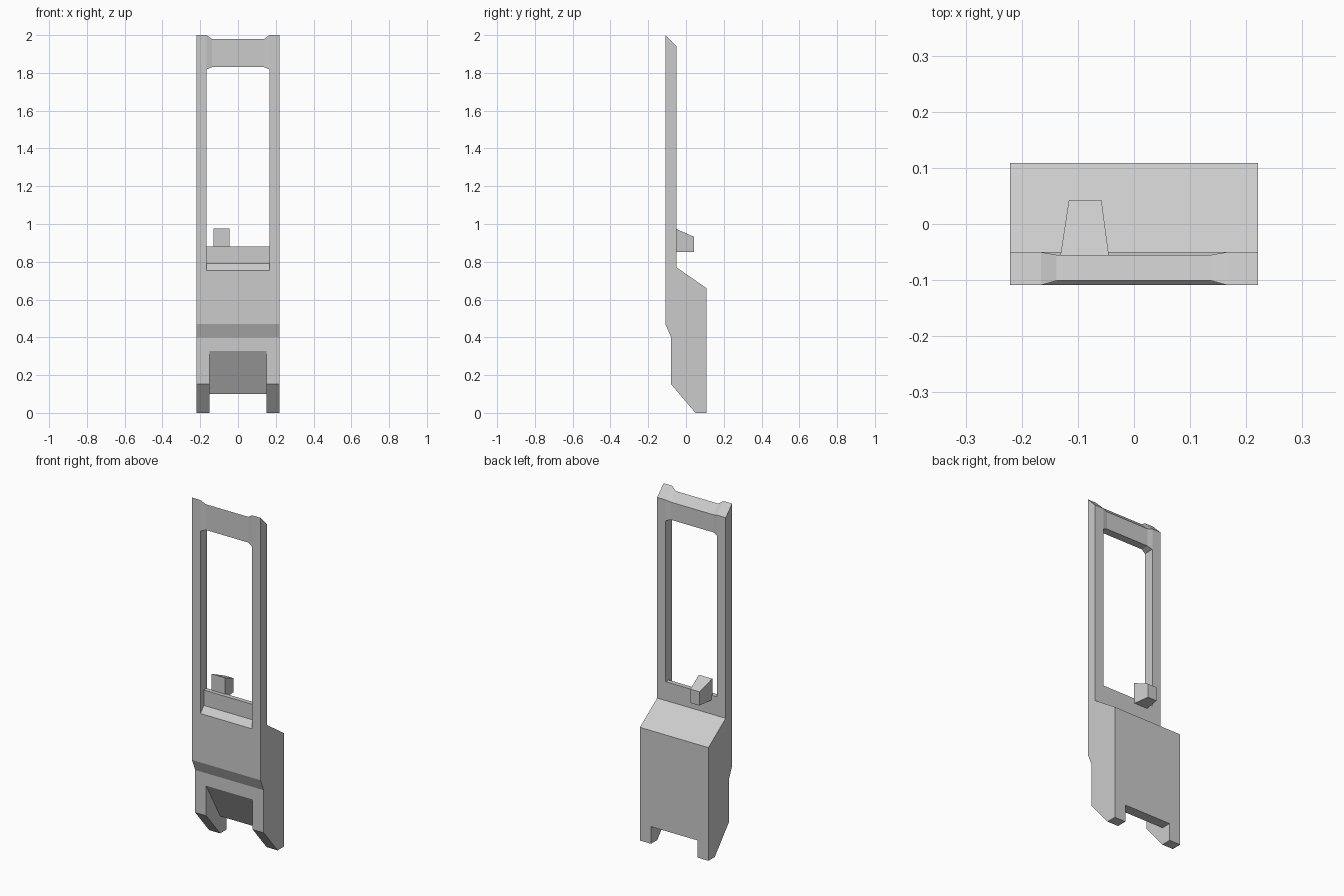
import bpy, bmesh

if "Cube" in bpy.data.objects:
    bpy.data.objects.remove(bpy.data.objects["Cube"])

HALF_W, HALF_GAP, HALF_FOOT = 0.221, 0.166, 0.15


def loft(name, sections):
    """Closed solid through rings of 3D points with equal counts."""
    bm = bmesh.new()
    rings = [[bm.verts.new(p) for p in s] for s in sections]
    n = len(rings[0])
    for a, b in zip(rings, rings[1:]):
        for i in range(n):
            j = (i + 1) % n
            bm.faces.new((a[i], a[j], b[j], b[i]))
    bm.faces.new(rings[0])
    bm.faces.new(rings[-1])
    bmesh.ops.recalc_face_normals(bm, faces=bm.faces)
    mesh = bpy.data.meshes.new(name)
    bm.to_mesh(mesh)
    bm.free()
    obj = bpy.data.objects.new(name, mesh)
    bpy.context.collection.objects.link(obj)
    return obj


def across(profile, x):
    return [(x, y, z) for y, z in profile]


def prism(name, profile, half):
    return loft(name, [across(profile, -half), across(profile, half)])


def cut(obj, cutter):
    cutter.hide_render = True
    mod = obj.modifiers.new("cut", 'BOOLEAN')
    mod.operation, mod.solver, mod.object = 'DIFFERENCE', 'EXACT', cutter
    bpy.context.view_layer.objects.active = obj
    bpy.ops.object.modifier_apply(modifier=mod.name)
    bpy.data.objects.remove(cutter)


# Pedestal and uprights share one side profile (y, z)
body = prism("pedestal_frame", [
    (-0.109, 2.0), (-0.05, 1.94), (-0.05, 0.77), (0.109, 0.66), (0.109, 0),
    (0.05, 0), (-0.079, 0.152), (-0.079, 0.40), (-0.109, 0.47)], HALF_W)

# Open window with the stepped front recess below it
cut(body, prism("window_cutter", [
    (-0.3, 0.755), (-0.109, 0.755), (-0.077, 0.79), (-0.077, 0.88),
    (0.3, 0.88), (0.3, 2.2), (-0.3, 2.2)], HALF_GAP))

# Gap between the feet with a sloping underside
cut(body, prism("foot_cutter", [
    (-0.3, 0.327), (-0.079, 0.327), (0.05, 0.10), (0.3, 0.10),
    (0.3, -0.1), (-0.3, -0.1)], HALF_FOOT))

# Crossbar, slimmer between its flared ends
end = [(-0.109, 2.0), (-0.05, 1.94), (-0.05, 1.818), (-0.109, 1.818)]
mid = [(-0.101, 1.98), (-0.055, 1.933), (-0.055, 1.83), (-0.101, 1.83)]
loft("top_crossbar", [across(end, -HALF_GAP), across(mid, -0.138),
                      across(mid, 0.138), across(end, HALF_GAP)])

# Tapered reader block behind the window sill
loft("reader_block", [
    [(-0.131, -0.055, 0.852), (-0.045, -0.055, 0.852),
     (-0.045, -0.055, 0.975), (-0.131, -0.055, 0.975)],
    [(-0.116, 0.043, 0.852), (-0.058, 0.043, 0.852),
     (-0.058, 0.043, 0.932), (-0.116, 0.043, 0.932)]])
